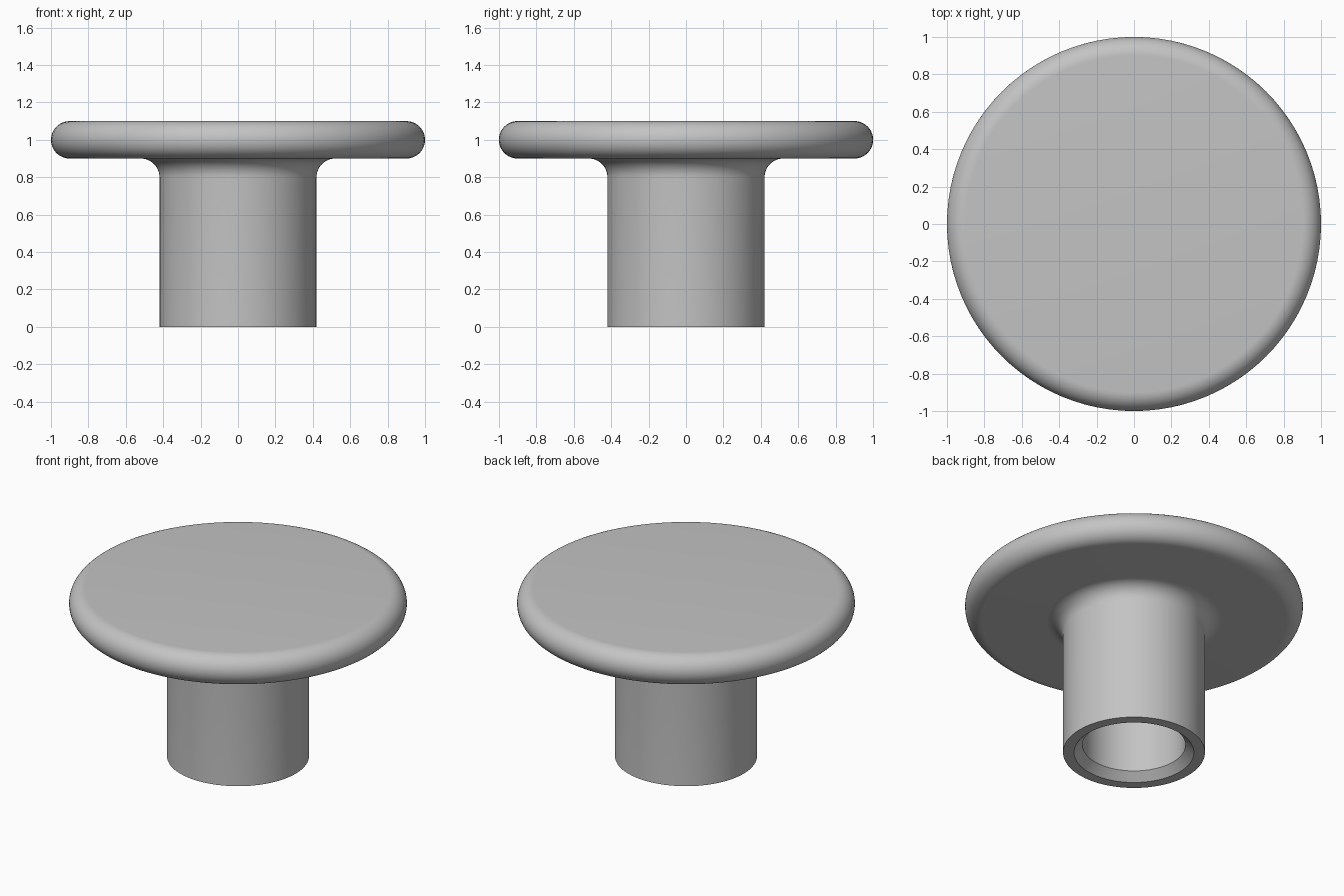
import bpy, bmesh
from math import pi, cos, sin

cube = bpy.data.objects.get("Cube")
if cube:
    bpy.data.objects.remove(cube, do_unlink=True)

SEGMENTS = 96
STEM_R, RIM_R, FILLET = 0.42, 0.1, 0.1
HEAD_BOTTOM, HEAD_TOP = 0.9, 1.1
BORE_R, BORE_MOUTH_R, CHAMFER, BORE_TOP = 0.305, 0.355, 0.05, 0.75


def arc(cx, cz, r, start, end, steps=12):
    """Points of an arc in the radius/height plane."""
    angles = [start + (end - start) * i / steps for i in range(steps + 1)]
    return [(cx + r * cos(a), cz + r * sin(a)) for a in angles]


# Profile from the bore ceiling, down the bore, up the stem and over the head
profile = [(0, BORE_TOP), (BORE_R, BORE_TOP), (BORE_R, CHAMFER),
           (BORE_MOUTH_R, 0), (STEM_R, 0)]
profile += arc(STEM_R + FILLET, HEAD_BOTTOM - FILLET, FILLET, pi, pi / 2)
profile += arc(1 - RIM_R, HEAD_BOTTOM + RIM_R, RIM_R, -pi / 2, pi / 2, 24)
profile += [(0, HEAD_TOP)]

# Lathe the profile around the vertical axis
bm = bmesh.new()
verts = [bm.verts.new((r, 0, z)) for r, z in profile]
edges = [bm.edges.new(pair) for pair in zip(verts, verts[1:])]
bmesh.ops.spin(bm, geom=verts + edges, cent=(0, 0, 0), axis=(0, 0, 1),
               angle=2 * pi, steps=SEGMENTS, use_duplicate=False)
bmesh.ops.remove_doubles(bm, verts=bm.verts, dist=0.0001)
bmesh.ops.recalc_face_normals(bm, faces=bm.faces)
mesh = bpy.data.meshes.new("knob")
bm.to_mesh(mesh)
bm.free()

knob = bpy.data.objects.new("knob", mesh)
bpy.context.collection.objects.link(knob)

# Plain grey material
grey = bpy.data.materials.new("plain grey")
grey.use_nodes = True
colour = (0.55, 0.55, 0.55, 1)
grey.diffuse_color = colour
grey.node_tree.nodes["Principled BSDF"].inputs["Base Color"].default_value = colour
mesh.materials.append(grey)

# Smooth the curves, keep the bore edges crisp
bpy.ops.object.select_all(action="DESELECT")
knob.select_set(True)
bpy.context.view_layer.objects.active = knob
bpy.ops.object.shade_smooth_by_angle(angle=pi / 6)
